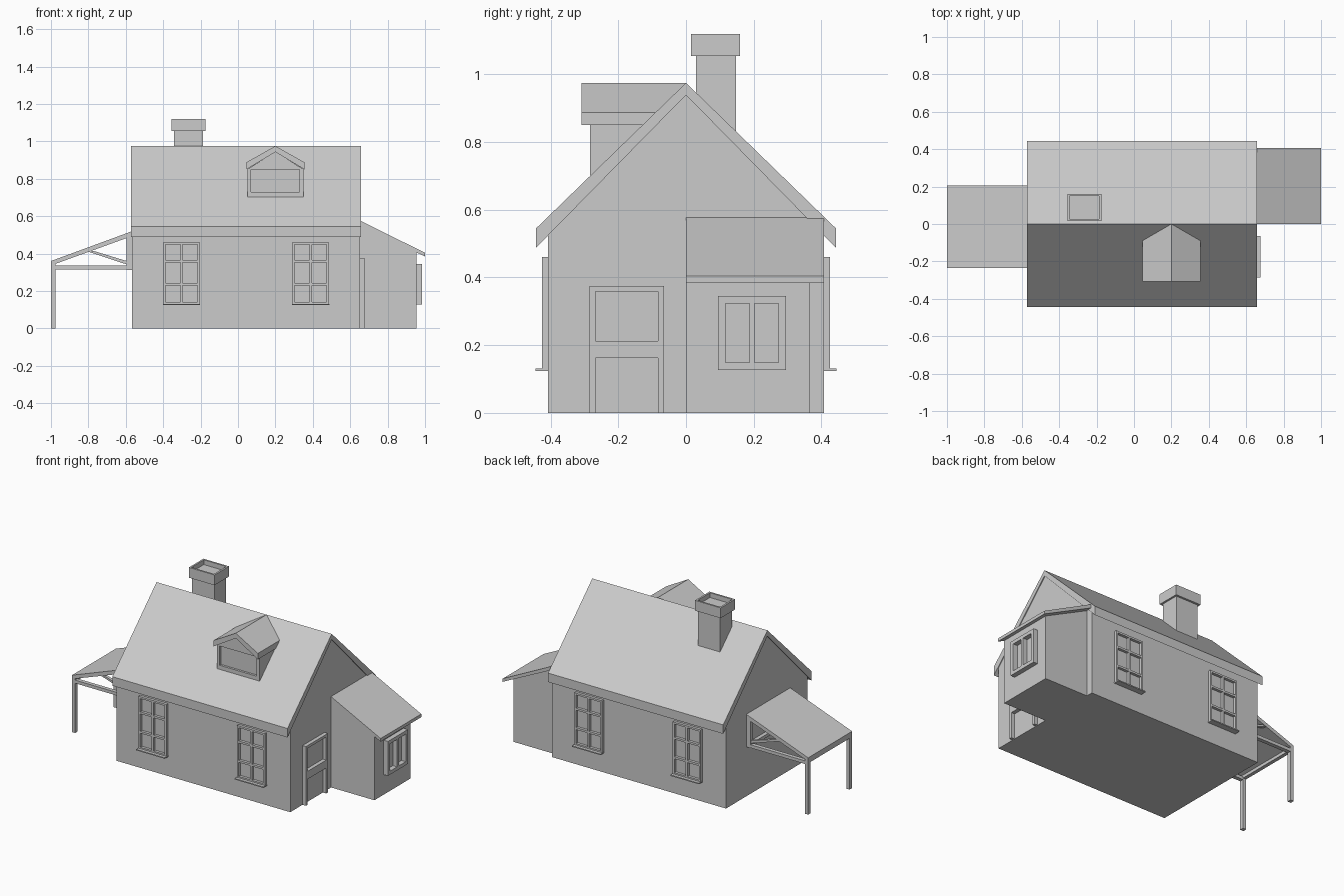
import bpy, bmesh
from mathutils import Vector

if "Cube" in bpy.data.objects:
    bpy.data.objects.remove(bpy.data.objects["Cube"])


def finish(name, bm):
    bmesh.ops.recalc_face_normals(bm, faces=bm.faces[:])
    me = bpy.data.meshes.new(name)
    bm.to_mesh(me)
    bm.free()
    ob = bpy.data.objects.new(name, me)
    bpy.context.collection.objects.link(ob)
    return ob


def add_box(bm, lo, hi):
    verts = bmesh.ops.create_cube(bm, size=1)["verts"]
    for v in verts:
        v.co = Vector([l + (c + 0.5) * (h - l) for l, h, c in zip(lo, hi, v.co)])


def boxes(name, items):
    bm = bmesh.new()
    for lo, hi in items:
        add_box(bm, lo, hi)
    return finish(name, bm)


def prism(name, profile, axis, a, b):
    """Extrude a 2D profile along x (profile is y,z) or y (profile is x,z)."""
    bm = bmesh.new()
    if axis == "x":
        pts = [(a, p, q) for p, q in profile]
        move = (b - a, 0, 0)
    else:
        pts = [(p, a, q) for p, q in profile]
        move = (0, b - a, 0)
    face = bm.faces.new([bm.verts.new(p) for p in pts])
    new = bmesh.ops.extrude_face_region(bm, geom=[face])["geom"]
    bmesh.ops.translate(bm, vec=move,
                        verts=[g for g in new if isinstance(g, bmesh.types.BMVert)])
    # keep the starting cap so that the prism is closed
    if not face.is_valid:
        bm.verts.ensure_lookup_table()
        bm.faces.new(bm.verts[:len(pts)])
    return finish(name, bm)


def window(name, axis, wall, out, u0, u1, z0, z1, ubars, zbars, t=0.014, bar=0.01,
           bottom=True):
    """Frame and glazing bars standing out from a wall plane by `out`."""
    rects = [(u0, u0 + t, z0, z1), (u1 - t, u1, z0, z1), (u0 + t, u1 - t, z1 - t, z1)]
    if bottom:
        rects.append((u0 + t, u1 - t, z0, z0 + t))
    rects += [(u - bar / 2, u + bar / 2, z0 + t, z1 - t) for u in ubars]
    rects += [(u0 + t, u1 - t, z - bar / 2, z + bar / 2) for z in zbars]
    d0, d1 = sorted((wall, wall + out))
    items = []
    for a, b, c, d in rects:
        if axis == "y":
            items.append(((a, d0, c), (b, d1, d)))
        else:
            items.append(((d0, a, c), (d1, b, d)))
    return boxes(name, items)


def chevron(half, c, ridge, eave, drop_eave, drop_ridge):
    return [(c - half, eave), (c, ridge), (c + half, eave),
            (c + half, eave - drop_eave), (c, ridge - drop_ridge),
            (c - half, eave - drop_eave)]


# main house body and roof
prism("house_walls", [(-0.408, 0), (0.408, 0), (0.408, 0.53), (0, 0.95), (-0.408, 0.53)],
      "x", -0.566, 0.652)
prism("main_roof", chevron(0.443, 0, 0.975, 0.545, 0.057, 0.036), "x", -0.571, 0.657)

# front and back windows with sills
for side, label in ((-1, "front"), (1, "back")):
    for i, x in enumerate((-0.302, 0.388)):
        window(f"{label}_window_{i}", "y", side * 0.405, side * 0.02, x - 0.098, x + 0.098,
               0.128, 0.46, [x], [0.235, 0.358], 0.012, 0.013)
        ya, yb = sorted((side * 0.405, side * 0.445))
        boxes(f"{label}_sill_{i}", [((x - 0.1, ya, 0.124), (x + 0.1, yb, 0.131))])

# chimney with hollow cap
bm = bmesh.new()
add_box(bm, (-0.342, 0.03, 0.75), (-0.187, 0.147, 1.06))
finish("chimney_shaft", bm)
bm = bmesh.new()
add_box(bm, (-0.355, 0.015, 1.055), (-0.175, 0.16, 1.12))
top = max(bm.faces, key=lambda f: f.calc_center_median().z)
bmesh.ops.inset_region(bm, faces=[top], thickness=0.016)
hole = bmesh.ops.extrude_discrete_faces(bm, faces=[top])["faces"][0]
bmesh.ops.translate(bm, vec=(0, 0, -0.03), verts=hole.verts[:])
finish("chimney_cap", bm)

# dormer
prism("dormer_walls", [(0.05, 0.705), (0.35, 0.705), (0.35, 0.855), (0.2, 0.945),
                       (0.05, 0.855)], "y", -0.27, -0.05)
prism("dormer_roof", chevron(0.155, 0.2, 0.975, 0.888, 0.038, 0.032), "y", -0.308, -0.002)
boxes("dormer_front", [((0.05, -0.284, 0.702), (0.07, -0.268, 0.855)),
                       ((0.33, -0.284, 0.702), (0.35, -0.268, 0.855)),
                       ((0.07, -0.284, 0.702), (0.33, -0.268, 0.728))])
prism("dormer_gable", [(0.05, 0.85), (0.35, 0.85), (0.2, 0.945)], "y", -0.284, -0.268)

# side extension with lean-to roof
prism("extension_walls", [(0.64, 0), (0.955, 0), (0.955, 0.41), (0.64, 0.565)],
      "y", 0.002, 0.365)
prism("extension_roof", [(0.645, 0.58), (1.0, 0.404), (1.0, 0.384), (0.645, 0.556)],
      "y", 0.0, 0.407)
window("extension_window", "x", 0.95, 0.035, 0.095, 0.295, 0.127, 0.345, [0.195], [],
       0.022, 0.016)

# door with two recessed panels
window("side_door_frame", "x", 0.65, 0.026, -0.285, -0.065, 0, 0.375, [], [0.187],
       0.017, 0.05, bottom=False)

# porch: roof, posts, side trusses and cross beams
prism("porch_roof", [(-1.0, 0.36), (-0.565, 0.52), (-0.565, 0.494), (-1.0, 0.336)],
      "y", -0.235, 0.205)
for label, y0 in (("front", -0.235), ("back", 0.18)):
    y1 = y0 + 0.025
    boxes(f"porch_{label}_frame", [((-1.0, y0, 0), (-0.977, y1, 0.345)),
                                   ((-0.98, y0, 0.315), (-0.566, y1, 0.335)),
                                   ((-0.597, y0, 0.313), (-0.566, y1, 0.5))])
    prism(f"porch_{label}_brace", [(-0.80, 0.41), (-0.775, 0.415), (-0.595, 0.36),
                                   (-0.595, 0.342)], "y", y0 + 0.003, y1 - 0.003)
boxes("porch_cross_beams", [((-1.0, -0.235, 0.325), (-0.977, 0.205, 0.35)),
                            ((-0.59, -0.235, 0.315), (-0.566, 0.205, 0.335))])
